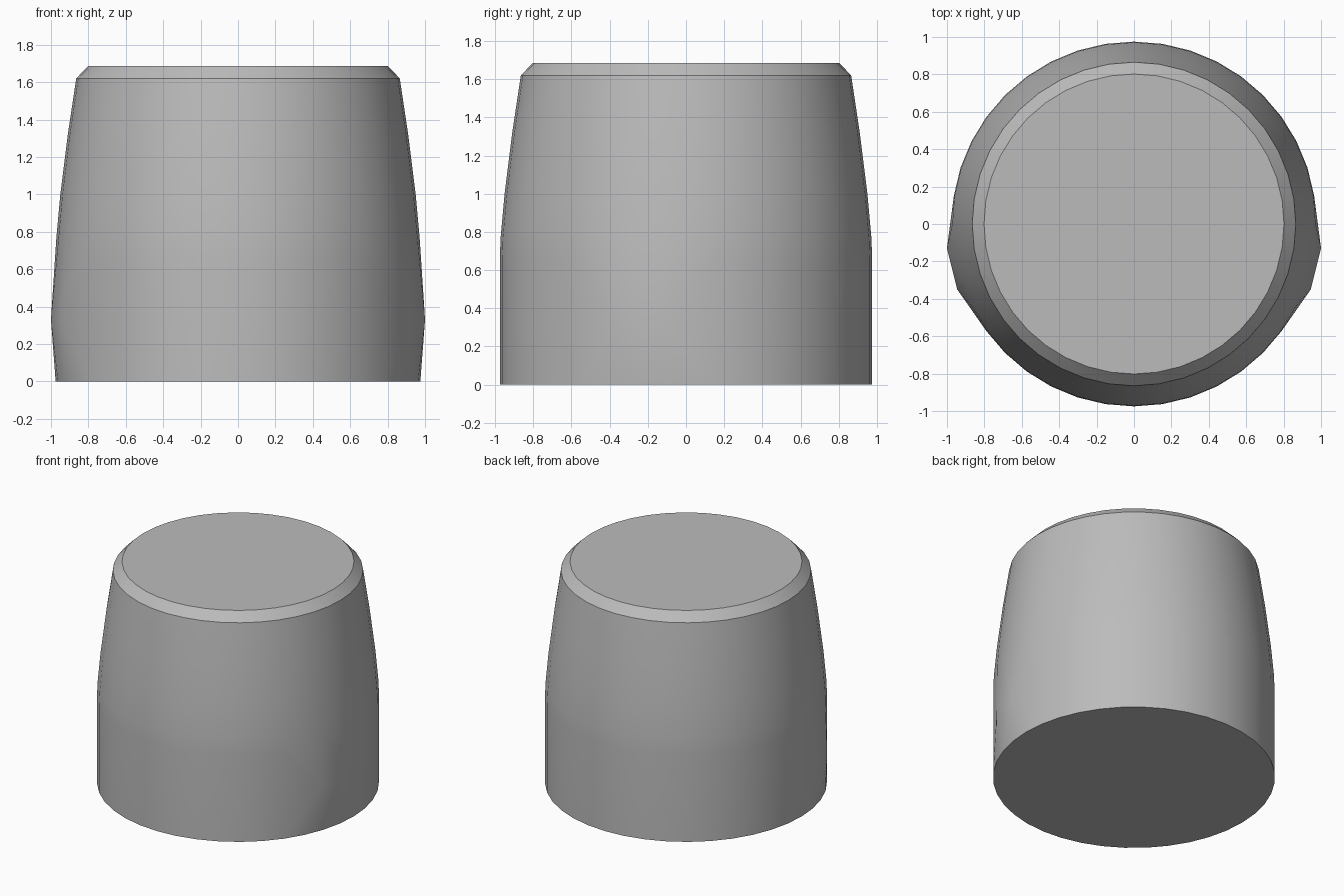
import bpy, bmesh, math

cube = bpy.data.objects.get("Cube")
if cube:
    bpy.data.objects.remove(cube, do_unlink=True)

SIDES = 40

grey = bpy.data.materials.new("plain grey")
grey.use_nodes = True
grey.diffuse_color = (0.5, 0.5, 0.5, 1)
grey.node_tree.nodes["Principled BSDF"].inputs["Base Color"].default_value = (0.5, 0.5, 0.5, 1)

# Tapered body with a chamfered top: radius and height of each ring
profile = [(0.975, 0), (0.975, 0.66), (0.971, 0.77), (0.95, 1.0),
           (0.91, 1.32), (0.865, 1.62), (0.802, 1.685)]
bm = bmesh.new()
for radius, z in profile:
    for i in range(SIDES):
        a = 2 * math.pi * i / SIDES
        bm.verts.new((radius * math.cos(a), radius * math.sin(a), z))

# Low pinched bump on each side, towards the front
for side in (-1, 1):
    for x, y in ((1.0, -0.13), (0.945, -0.35)):
        bm.verts.new((side * x, y, 0.33))

# Stretch a taut skin over the rings and bumps, then merge the flat faces
hull = bmesh.ops.convex_hull(bm, input=bm.verts[:])
spare = [v for v in bm.verts if not v.link_faces]
bmesh.ops.delete(bm, geom=spare, context='VERTS')
bmesh.ops.dissolve_limit(bm, angle_limit=math.radians(0.3),
                         verts=bm.verts[:], edges=bm.edges[:])
bmesh.ops.recalc_face_normals(bm, faces=bm.faces[:])

mesh = bpy.data.meshes.new("tapered_body")
bm.to_mesh(mesh)
bm.free()
mesh.materials.append(grey)
body = bpy.data.objects.new("tapered_body", mesh)
bpy.context.collection.objects.link(body)

# Smooth sides with crisp rims
bpy.ops.object.select_all(action='DESELECT')
body.select_set(True)
bpy.context.view_layer.objects.active = body
bpy.ops.object.shade_smooth_by_angle(angle=math.radians(30))
